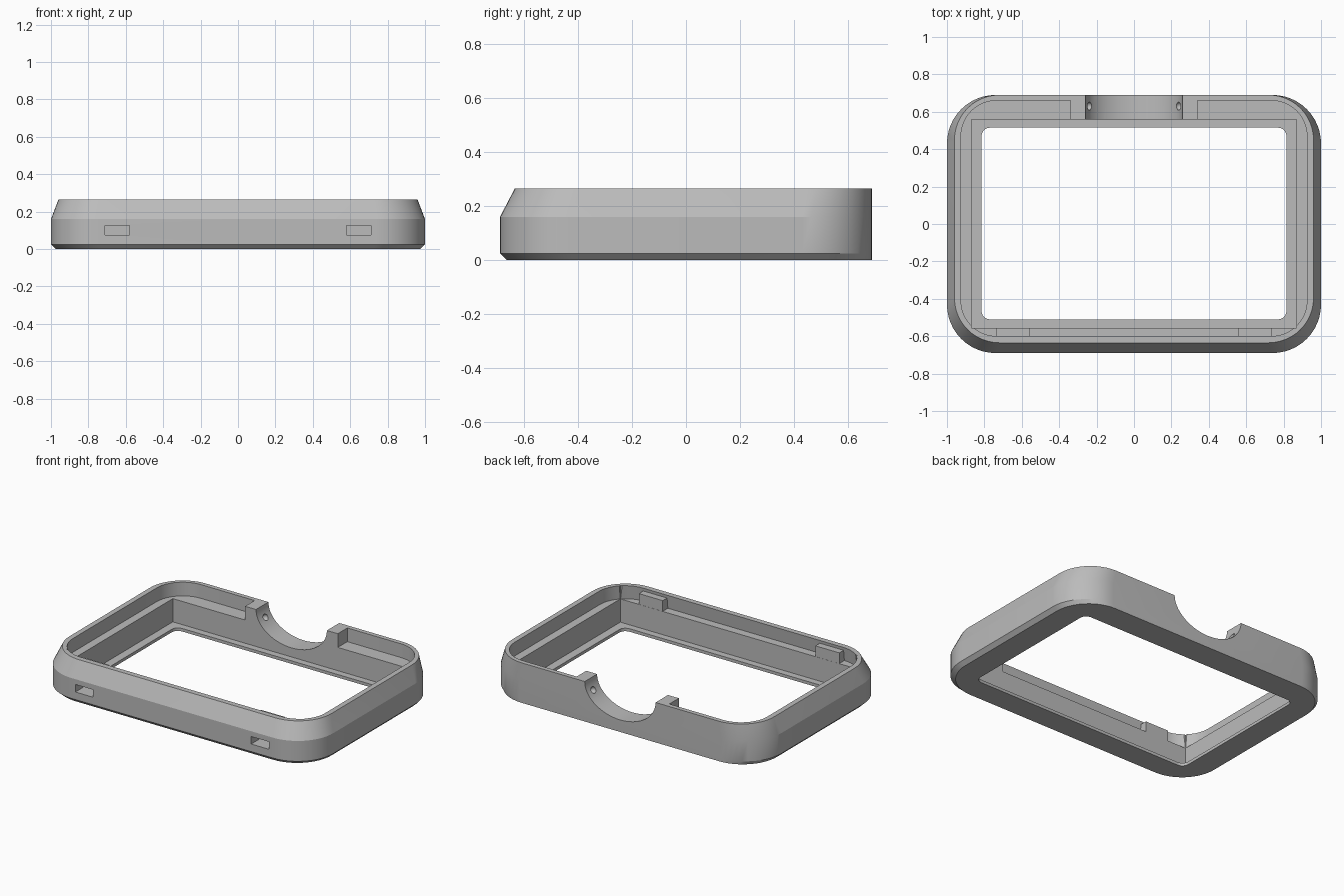
import bpy, bmesh, math

cube = bpy.data.objects.get("Cube")
if cube:
    bpy.data.objects.remove(cube, do_unlink=True)

gray = bpy.data.materials.new("plain_gray")
gray.use_nodes = True
gray.diffuse_color = (0.5, 0.5, 0.5, 1)
gray.node_tree.nodes["Principled BSDF"].inputs["Base Color"].default_value = (0.5, 0.5, 0.5, 1)


def ring(hx, front, back, r, z, n=12):
    """Rounded rectangle outline at height z."""
    pts = []
    corners = ((hx - r, back - r), (r - hx, back - r), (r - hx, front + r), (hx - r, front + r))
    for q, (cx, cy) in enumerate(corners):
        for i in range(n + 1):
            a = (q + i / n) * math.pi / 2
            pts.append((cx + r * math.cos(a), cy + r * math.sin(a), z))
    return pts


def loft(name, rings):
    """Closed solid through a stack of matching outlines."""
    bm = bmesh.new()
    loops = [[bm.verts.new(p) for p in pts] for pts in rings]
    bm.faces.new(loops[0][::-1])
    bm.faces.new(loops[-1])
    for a, b in zip(loops, loops[1:]):
        for i in range(len(a)):
            j = (i + 1) % len(a)
            bm.faces.new((a[i], a[j], b[j], b[i]))
    bmesh.ops.recalc_face_normals(bm, faces=bm.faces)
    mesh = bpy.data.meshes.new(name)
    bm.to_mesh(mesh)
    bm.free()
    mesh.materials.append(gray)
    ob = bpy.data.objects.new(name, mesh)
    bpy.context.collection.objects.link(ob)
    return ob


def box(name, x0, x1, y0, y1, z0, z1):
    return loft(name, [[(x0, y0, z), (x1, y0, z), (x1, y1, z), (x0, y1, z)] for z in (z0, z1)])


def ball(name, x, y, z, r):
    bm = bmesh.new()
    bmesh.ops.create_uvsphere(bm, u_segments=20, v_segments=12, radius=r)
    bmesh.ops.translate(bm, verts=bm.verts, vec=(x, y, z))
    mesh = bpy.data.meshes.new(name)
    bm.to_mesh(mesh)
    bm.free()
    mesh.materials.append(gray)
    ob = bpy.data.objects.new(name, mesh)
    bpy.context.collection.objects.link(ob)
    return ob


def combine(target, tool, operation):
    """Apply a boolean and remove the helper."""
    tool.hide_render = True
    mod = target.modifiers.new("combine", 'BOOLEAN')
    mod.operation, mod.object, mod.solver = operation, tool, 'EXACT'
    bpy.context.view_layer.update()
    graph = bpy.context.evaluated_depsgraph_get()
    mesh = bpy.data.meshes.new_from_object(target.evaluated_get(graph))
    target.modifiers.clear()
    target.data = mesh
    bpy.data.objects.remove(tool, do_unlink=True)


# Outer shell: chamfered on front and sides, flat at the back
frame = loft("bezel_frame", [
    ring(0.975, -0.665, 0.69, 0.25, 0),
    ring(1.0, -0.69, 0.69, 0.26, 0.025),
    ring(1.0, -0.69, 0.69, 0.26, 0.16),
    ring(0.96, -0.635, 0.69, 0.24, 0.265)])

# Upper cavity, rectangular pocket and window
combine(frame, loft("cavity", [
    ring(0.925, -0.61, 0.66, 0.19, 0.174),
    ring(0.925, -0.595, 0.66, 0.19, 0.3)]), 'DIFFERENCE')
combine(frame, box("pocket", -0.87, 0.87, -0.555, 0.56, 0.02, 0.3), 'DIFFERENCE')
combine(frame, loft("window", [ring(0.815, -0.51, 0.515, 0.045, z, 6) for z in (-0.1, 0.1)]), 'DIFFERENCE')

# Block around the rear notch
combine(frame, box("notch_block", -0.34, 0.34, 0.56, 0.675, 0.12, 0.265), 'UNION')

# Rounded notch through the back wall
arc = [(0.26 * math.cos(a), 0.265 + 0.185 * math.sin(a))
       for a in (math.pi + math.pi * i / 32 for i in range(33))]
arc = [(-0.26, 0.4)] + arc + [(0.26, 0.4)]
combine(frame, loft("notch", [[(x, y, z) for x, z in arc] for y in (0.5, 0.8)]), 'DIFFERENCE')

for side in (-1, 1):
    # Dimples in the notch walls
    combine(frame, ball("dimple", side * 0.242, 0.63, 0.19, 0.022), 'DIFFERENCE')
    # Inner clips and front slots
    xs = sorted((side * 0.56, side * 0.735))
    combine(frame, box("clip", *xs, -0.62, -0.556, 0.15, 0.245), 'UNION')
    xs = sorted((side * 0.58, side * 0.71))
    combine(frame, box("slot", *xs, -0.8, -0.60, 0.075, 0.125), 'DIFFERENCE')

# Smooth the rounded corners, keep creases sharp
bpy.ops.object.select_all(action='DESELECT')
frame.select_set(True)
bpy.context.view_layer.objects.active = frame
bpy.ops.object.shade_smooth_by_angle(angle=math.radians(20))
